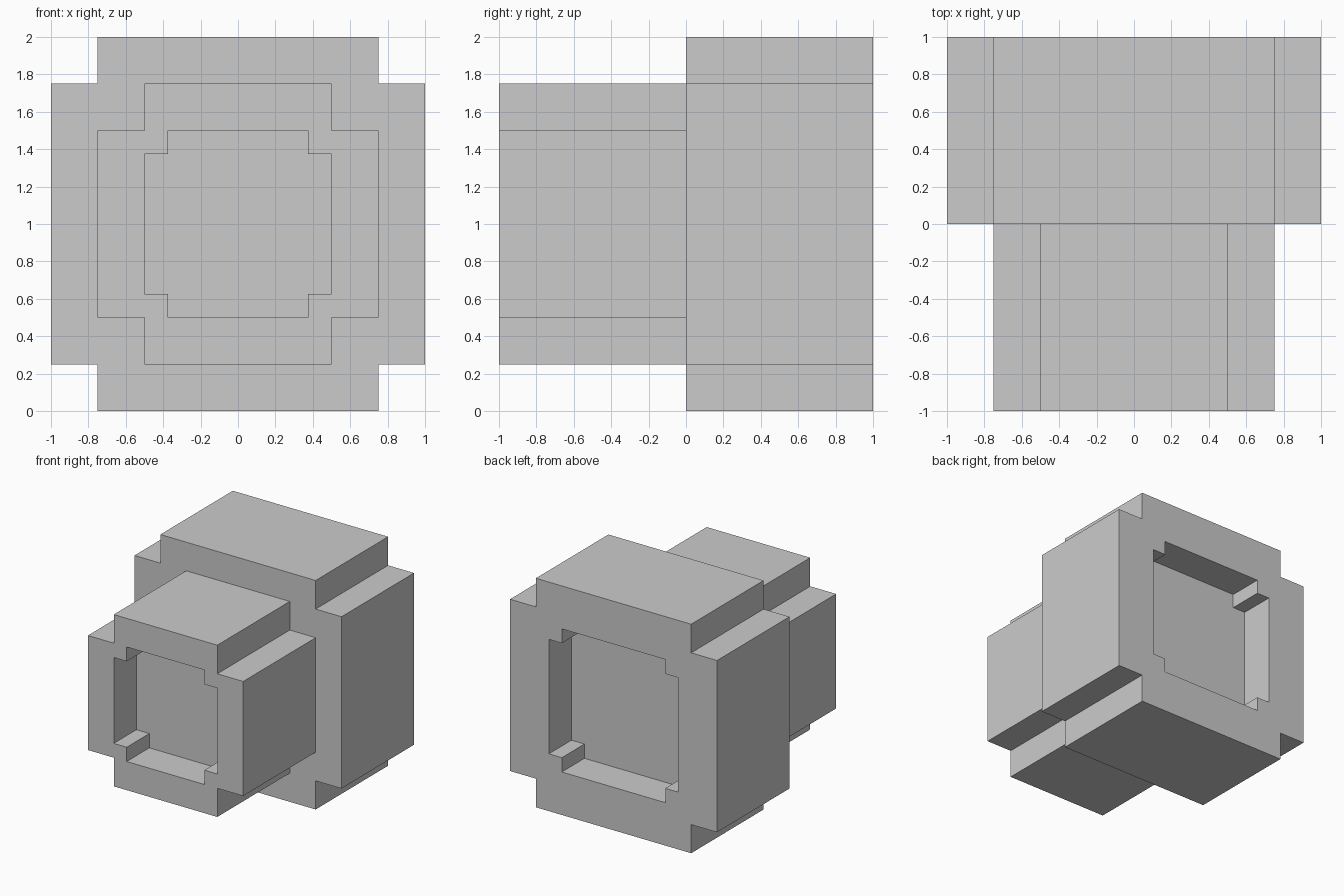
import bpy
import bmesh

if "Cube" in bpy.data.objects:
    bpy.data.objects.remove(bpy.data.objects["Cube"])

DEPTH = 0.3125  # depth of both recesses

# Stations along y: (y, arm reach, arm half width) of the stepped-corner outline
STATIONS = [
    (-1 + DEPTH, 0.5, 0.375),   # front recess floor
    (-1, 0.5, 0.375),           # front recess opening
    (-1, 0.75, 0.5),            # front rim
    (0, 0.75, 0.5),             # end of the narrow section
    (0, 1.0, 0.75),             # shoulder of the wide section
    (1, 1.0, 0.75),             # back rim
    (1, 0.625, 0.5),            # back recess opening
    (1 - DEPTH, 0.625, 0.5),    # back recess floor
]


def outline(a, b):
    """Square with notched corners, built by quarter turns of one corner."""
    pts = []
    corner = [(a, b), (b, b), (b, a)]
    for _ in range(4):
        pts += corner
        corner = [(-z, x) for x, z in corner]
    return pts


def loft(name, stations):
    bm = bmesh.new()
    rings = [[bm.verts.new((x, y, z + 1)) for x, z in outline(a, b)]
             for y, a, b in stations]
    for r, s in zip(rings, rings[1:]):
        n = len(r)
        for i in range(n):
            j = (i + 1) % n
            bm.faces.new((r[i], r[j], s[j], s[i]))
    bm.faces.new(rings[0])
    bm.faces.new(rings[-1])
    bmesh.ops.recalc_face_normals(bm, faces=bm.faces)
    # Merge the coplanar strips of each rim into clean flat faces
    bmesh.ops.dissolve_limit(bm, angle_limit=0.01, verts=bm.verts, edges=bm.edges)
    mesh = bpy.data.meshes.new(name)
    bm.to_mesh(mesh)
    bm.free()
    obj = bpy.data.objects.new(name, mesh)
    bpy.context.collection.objects.link(obj)
    return obj


# Stepped body: narrow front, wide back, a recess in each end
loft("stepped_connector_body", STATIONS)
